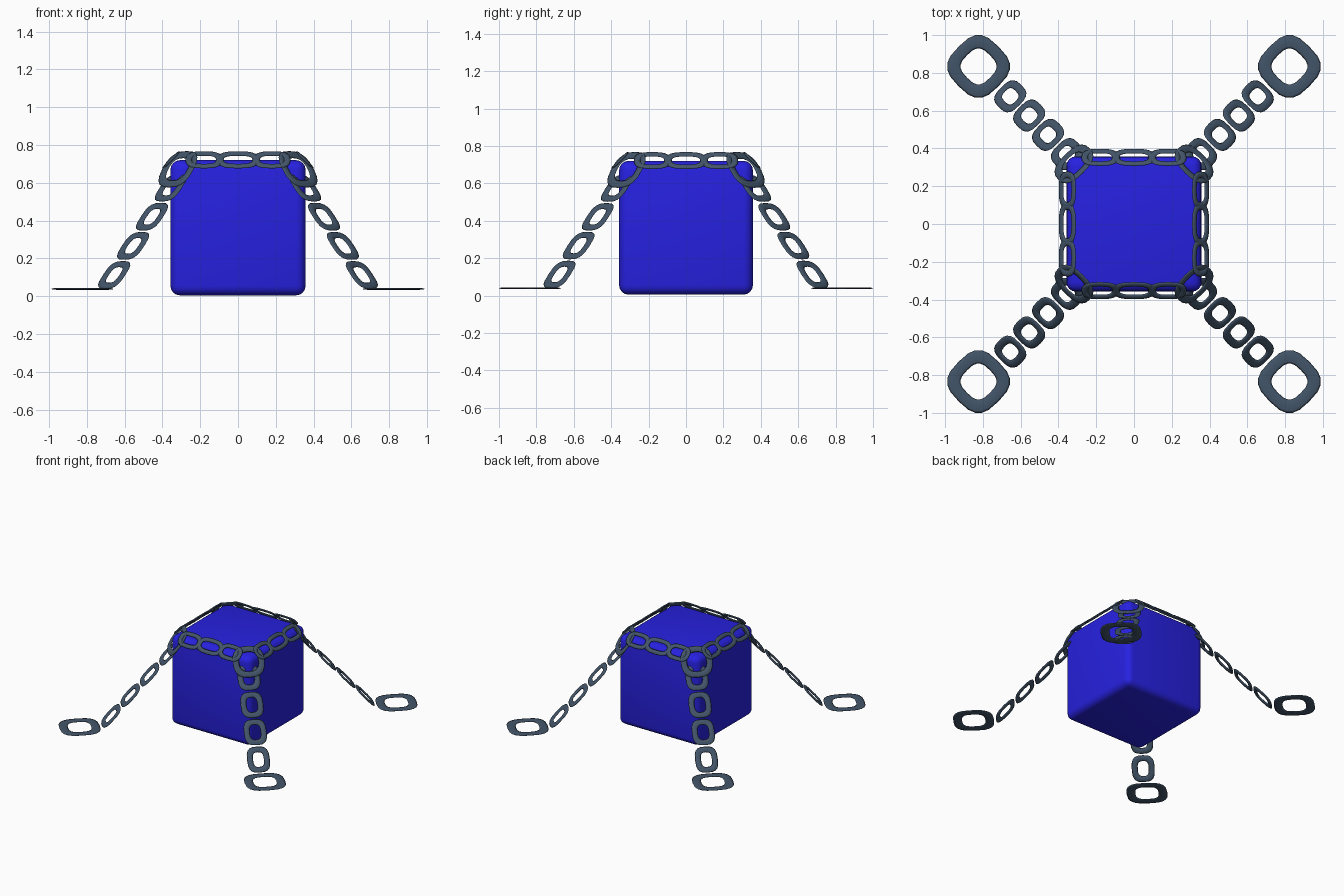
import bpy, bmesh, math
from mathutils import Vector, Matrix

if "Cube" in bpy.data.objects:
    bpy.data.objects.remove(bpy.data.objects["Cube"])


def material(name, color):
    m = bpy.data.materials.new(name)
    m.diffuse_color = color
    m.use_nodes = True
    m.node_tree.nodes["Principled BSDF"].inputs["Base Color"].default_value = m.diffuse_color
    return m


blue = material("blue", (0.02, 0.015, 0.75, 1))
steel = material("steel", (0.055, 0.09, 0.14, 1))


def finish(name, bm, mat):
    me = bpy.data.meshes.new(name)
    bmesh.ops.recalc_face_normals(bm, faces=bm.faces)
    bm.to_mesh(me)
    bm.free()
    me.materials.append(mat)
    for p in me.polygons:
        p.use_smooth = True
    ob = bpy.data.objects.new(name, me)
    bpy.context.collection.objects.link(ob)
    return ob


def link(name, center, along, across, a, b, tube, thick=0.007, n=3.0, segs=20, sides=8):
    """Flattened rounded link: half length a, half width b, band half width tube."""
    u = Vector(along).normalized()
    v = Vector(across).normalized()
    w = u.cross(v)
    c = Vector(center)
    bm = bmesh.new()
    rings = []
    for i in range(segs):
        t = 2 * math.pi * i / segs
        cu, sv = math.cos(t), math.sin(t)
        pu = math.copysign(abs(cu) ** (2 / n), cu)
        pv = math.copysign(abs(sv) ** (2 / n), sv)
        ring = []
        for j in range(sides):
            s = 2 * math.pi * j / sides
            off = tube * (math.cos(s) - 1)
            ring.append(bm.verts.new(c + u * pu * (a + off) + v * pv * (b + off)
                                     + w * thick * math.sin(s)))
        rings.append(ring)
    for i in range(segs):
        r, q = rings[i], rings[(i + 1) % segs]
        for j in range(sides):
            k = (j + 1) % sides
            bm.faces.new((r[j], q[j], q[k], r[k]))
    return finish(name, bm, steel)


# Rounded cube body
bm = bmesh.new()
bmesh.ops.create_cube(bm, size=0.715, matrix=Matrix.Translation((0, 0, 0.3625)))
bmesh.ops.bevel(bm, geom=bm.edges[:], offset=0.05, segments=4, profile=0.5, affect='EDGES')
finish("cube_body", bm, blue)

# Three links along each top edge, tilted 45 degrees
for k in range(4):
    rot = Matrix.Rotation(k * math.pi / 2, 3, 'Z')
    for x, a in ((-0.18, 0.098), (0, 0.11), (0.18, 0.098)):
        link("edge_link", rot @ Vector((x, -0.353, 0.722)), rot @ Vector((1, 0, 0)),
             rot @ Vector((0, 1, 1)), a, 0.064, 0.017, n=2.8)

# Corner rings, hanging chains and ground rings
for sx in (-1, 1):
    for sy in (-1, 1):
        across = (sx, -sy, 0)
        link("corner_ring", (0.318 * sx, 0.318 * sy, 0.672), (sx, sy, -2), across,
             0.118, 0.118, 0.023, n=2.6)
        for i in range(4):
            link("chain_link", ((0.355 + 0.1 * i) * sx, (0.37 + 0.102 * i) * sy, 0.575 - 0.154 * i),
                 (sx, sy, -1.54), across, 0.1, 0.084, 0.022)
        link("ground_ring", (0.823 * sx, 0.834 * sy, 0.039), (sx, sy, 0), across,
             0.149, 0.149, 0.032, thick=0.005)
